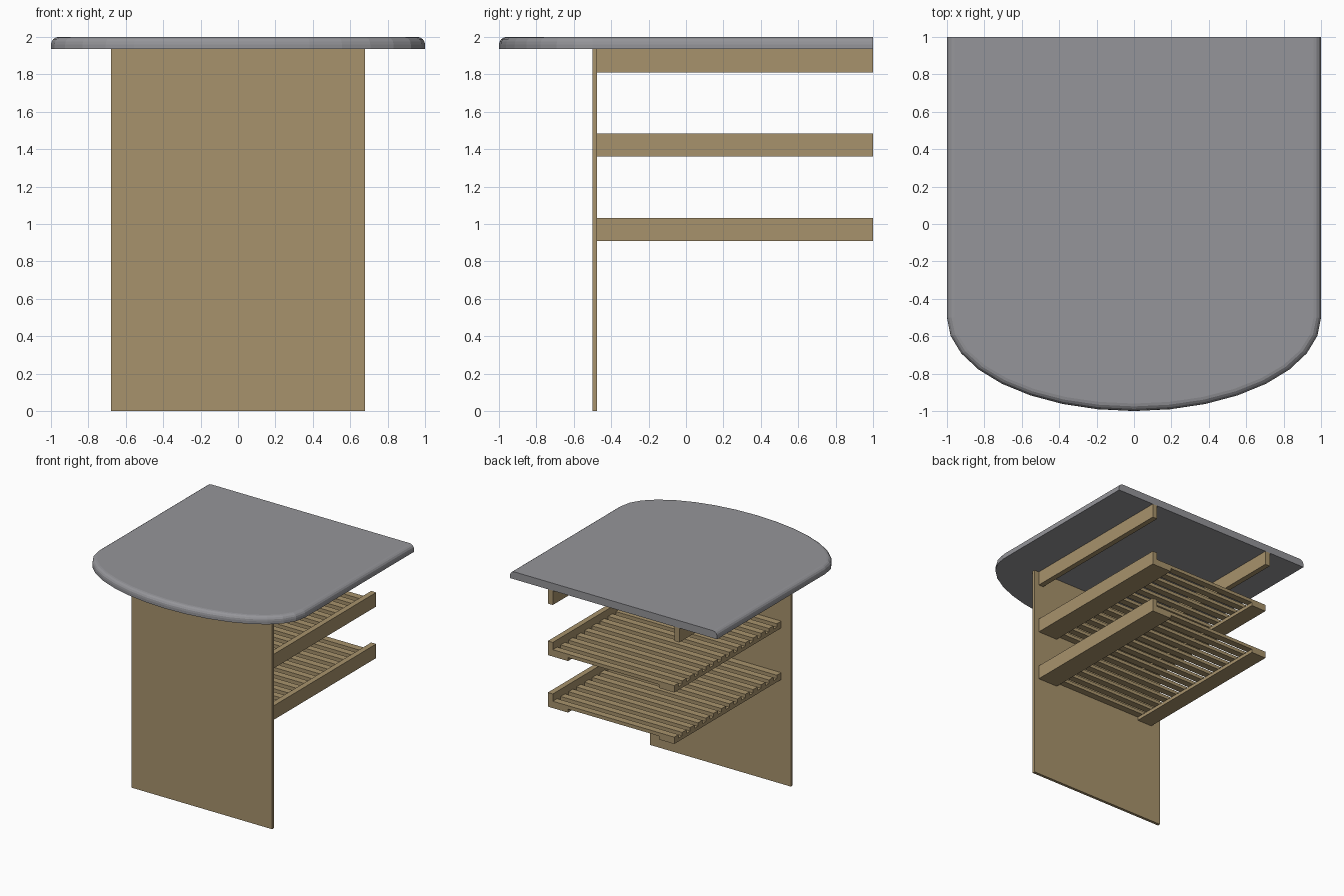
import bpy, bmesh, math

if "Cube" in bpy.data.objects:
    bpy.data.objects.remove(bpy.data.objects["Cube"])


def material(name, rgb):
    m = bpy.data.materials.new(name)
    m.diffuse_color = (*rgb, 1)
    m.use_nodes = True
    m.node_tree.nodes["Principled BSDF"].inputs["Base Color"].default_value = m.diffuse_color
    return m


WOOD = material("tan wood", (0.39, 0.29, 0.15))
GREY = material("grey top", (0.30, 0.30, 0.32))


def finish(bm, name, mat):
    bmesh.ops.recalc_face_normals(bm, faces=bm.faces)
    me = bpy.data.meshes.new(name)
    bm.to_mesh(me)
    bm.free()
    me.materials.append(mat)
    ob = bpy.data.objects.new(name, me)
    bpy.context.collection.objects.link(ob)
    return ob


def box(name, x, y, z, mat=WOOD):
    bm = bmesh.new()
    bmesh.ops.create_cube(bm, size=1)
    for v in bm.verts:
        v.co = [a + (b - a) * (c + 0.5) for (a, b), c in zip((x, y, z), v.co)]
    return finish(bm, name, mat)


# Worktop: square back, half-ellipse front, rounded upper edge except at the back
def outline(inset):
    pts = [(1 - inset, 1), (-1 + inset, 1)]
    for i in range(17):
        a = math.pi + math.pi * i / 16
        pts.append(((1 - inset) * math.cos(a), -0.5 + (0.5 - inset) * math.sin(a)))
    return pts


R = 0.04
rings = [(0, 1.935)]
for i in range(5):
    a = math.pi / 2 * i / 4
    rings.append((R * (1 - math.cos(a)), 2 - R + R * math.sin(a)))
bm = bmesh.new()
loops = [[bm.verts.new((x, y, z)) for x, y in outline(ins)] for ins, z in rings]
n = len(loops[0])
for low, high in zip(loops, loops[1:]):
    for i in range(n):
        j = (i + 1) % n
        bm.faces.new((low[i], low[j], high[j], high[i]))
bm.faces.new(loops[0][::-1])
bm.faces.new(loops[-1])
finish(bm, "worktop", GREY)

# Front panel
box("front_panel", (-0.68, 0.68), (-0.5, -0.475), (0, 1.935))

# Rails carrying the worktop
RUN = (-0.475, 1)
box("top_rail_right", (0.587, 0.635), RUN, (1.81, 1.935))
box("top_rail_left", (-0.635, -0.587), RUN, (1.81, 1.935))

# Two slatted shelves: one side board, two battens, cross slats
SLATS, WIDTH = 14, 0.06
for label, z in (("lower", 0.91), ("upper", 1.36)):
    box(label + "_side_board", (0.587, 0.635), RUN, (z, z + 0.123))
    box(label + "_batten_right", (0.44, 0.587), RUN, (z, z + 0.03))
    box(label + "_batten_left", (-0.587, -0.44), RUN, (z, z + 0.03))
    step = (RUN[1] - RUN[0] - WIDTH) / (SLATS - 1)
    for i in range(SLATS):
        y = RUN[0] + i * step
        box(f"{label}_slat_{i + 1}", (-0.587, 0.587), (y, y + WIDTH), (z + 0.03, z + 0.06))
